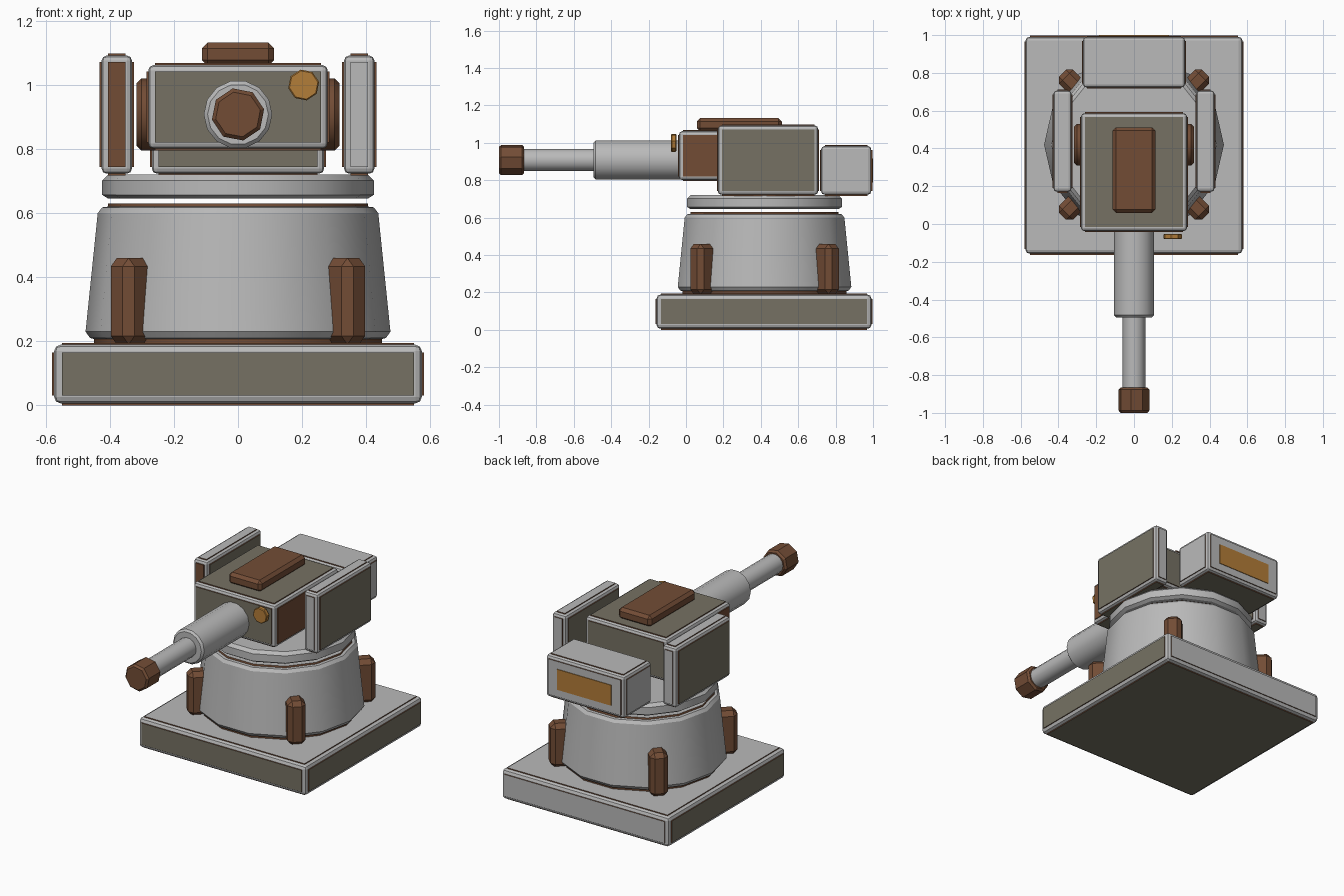
import bpy, bmesh, math
from mathutils import Matrix, Vector

if "Cube" in bpy.data.objects:
    bpy.data.objects.remove(bpy.data.objects["Cube"])

GREY, OLIVE, BROWN, AMBER = range(4)


def material(name, rgb):
    m = bpy.data.materials.new(name)
    m.diffuse_color = (*rgb, 1)
    m.use_nodes = True
    m.node_tree.nodes["Principled BSDF"].inputs["Base Color"].default_value = m.diffuse_color
    return m


MATS = [material("light_grey", (0.49, 0.49, 0.49)),
        material("olive_grey", (0.18, 0.167, 0.126)),
        material("rust_brown", (0.17, 0.073, 0.036)),
        material("amber", (0.45, 0.205, 0.04))]


def finish(name, bm, smooth=False):
    bmesh.ops.recalc_face_normals(bm, faces=bm.faces[:])
    mesh = bpy.data.meshes.new(name)
    bm.to_mesh(mesh)
    bm.free()
    for m in MATS:
        mesh.materials.append(m)
    ob = bpy.data.objects.new(name, mesh)
    bpy.context.collection.objects.link(ob)
    if smooth:
        bpy.ops.object.select_all(action='DESELECT')
        ob.select_set(True)
        bpy.context.view_layer.objects.active = ob
        bpy.ops.object.shade_smooth_by_angle(angle=math.radians(30))
    return ob


def bevelled(lo, hi, bevel, segments=1):
    lo, hi = Vector(lo), Vector(hi)
    bm = bmesh.new()
    bmesh.ops.create_cube(bm, size=1)
    bmesh.ops.scale(bm, vec=hi - lo, verts=bm.verts)
    bmesh.ops.translate(bm, vec=(lo + hi) / 2, verts=bm.verts)
    if bevel:
        bmesh.ops.bevel(bm, geom=bm.edges[:], offset=bevel, segments=segments,
                        profile=0.5, affect='EDGES')
    return bm


def block(name, lo, hi, mat, bevel=0.0, matrix=None):
    bm = bevelled(lo, hi, bevel)
    for f in bm.faces:
        f.material_index = mat
    if matrix:
        bm.transform(matrix)
    return finish(name, bm)


def panel_box(name, lo, hi, colours, bevel=0.016, rise=0.006):
    """Grey bevelled box with a raised, brown-rimmed panel on each side."""
    pad = Vector((rise,) * 3)
    bm = bevelled(Vector(lo) + pad, Vector(hi) - pad, bevel, 2)
    bm.normal_update()
    sides = [f for f in bm.faces if max(abs(c) for c in f.normal) > 0.999]
    bmesh.ops.inset_individual(bm, faces=sides, thickness=0.006)
    caps = bmesh.ops.extrude_discrete_faces(bm, faces=sides)["faces"]
    bm.normal_update()
    for cap in caps:
        n = cap.normal.copy()
        axis = max(range(3), key=lambda i: abs(n[i]))
        key = ("-" if n[axis] < 0 else "+") + "xyz"[axis]
        bmesh.ops.translate(bm, vec=n * rise, verts=cap.verts[:])
        for e in cap.edges:
            for f in e.link_faces:
                f.material_index = BROWN
        cap.material_index = colours.get(key, GREY)
    return finish(name, bm)


def lathe(name, profile, sides, matrix, mat=GREY, bands=None, turn=0.0):
    """Closed turned shape from (radius, height) points."""
    bm = bmesh.new()
    rings = []
    for r, z in profile:
        angles = [turn + 2 * math.pi * i / sides for i in range(sides)]
        rings.append([bm.verts.new((r * math.cos(a), r * math.sin(a), z)) for a in angles])
    for k in range(len(rings) - 1):
        for i in range(sides):
            j = (i + 1) % sides
            f = bm.faces.new((rings[k][i], rings[k][j], rings[k + 1][j], rings[k + 1][i]))
            f.material_index = (bands or {}).get(k, mat)
    for ring in (rings[0], rings[-1]):
        bm.faces.new(ring).material_index = mat
    bm.transform(matrix)
    return finish(name, bm, smooth=True)


def rod(name, r, start, end, sides, matrix, mat=GREY, chamfer=0.012, turn=0.0):
    c = chamfer
    return lathe(name, [(r - c, start), (r, start + c), (r, end - c), (r - c, end)],
                 sides, matrix, mat, turn=turn)


CY = 0.42                                   # turning axis of the turret
pivot = Matrix.Translation((0, CY, 0))

# Square base
panel_box("base", (-0.58, -0.163, 0), (0.58, 0.997, 0.195),
          {"-y": OLIVE, "+x": OLIVE, "-x": OLIVE, "-z": OLIVE}, bevel=0.02)

# Tapered pedestal with brown rims, and turntable floating just above it
lathe("pedestal", [(0.45, 0.19), (0.45, 0.207), (0.462, 0.21), (0.476, 0.23), (0.438, 0.60),
                   (0.424, 0.618), (0.407, 0.62), (0.405, 0.63)],
      14, pivot, bands={0: BROWN, 6: BROWN})
lathe("turntable", [(0.405, 0.645), (0.424, 0.657), (0.424, 0.702), (0.405, 0.72)], 14, pivot)

# Four diagonal buttresses
for i in range(4):
    spin = pivot @ Matrix.Rotation(math.radians(45 + 90 * i), 4, 'Z')
    block("buttress", (0.41, -0.052, 0.19), (0.535, 0.052, 0.46), BROWN, 0.026, spin)

# Turret body, roof hatch and side hubs
panel_box("turret_body", (-0.286, -0.043, 0.795), (0.286, 0.592, 1.068),
          {"-y": OLIVE, "+y": OLIVE, "+z": OLIVE, "-z": OLIVE, "+x": BROWN, "-x": BROWN})
block("roof_hatch", (-0.113, 0.058, 1.06), (0.113, 0.512, 1.132), BROWN, 0.018)
across = Matrix.Translation((0, CY, 0.908)) @ Matrix.Rotation(math.pi / 2, 4, 'Y')
rod("side_hubs", 0.113, -0.317, 0.317, 14, across, BROWN, 0.015)

# Armour plates either side
for side, front in ((1, GREY), (-1, BROWN)):
    xs = sorted((0.325 * side, 0.432 * side))
    panel_box("armour_plate", (xs[0], 0.165, 0.717), (xs[1], 0.712, 1.098),
              {"+x": OLIVE, "-x": OLIVE, "-z": OLIVE, "-y": front})

# Rear ammunition box with amber window
panel_box("rear_box", (-0.275, 0.717, 0.717), (0.275, 0.996, 0.988),
          {"-y": OLIVE, "-z": OLIVE})
block("rear_window", (-0.185, 0.992, 0.788), (0.185, 1.0, 0.915), AMBER)

# Gun: sleeve, barrel and muzzle
forward = Matrix.Translation((0, 0, 0.908)) @ Matrix.Rotation(math.pi / 2, 4, 'X')
rod("barrel_sleeve", 0.107, 0.02, 0.495, 14, forward)
rod("barrel", 0.06, 0.45, 0.88, 14, forward, chamfer=0.005)
rod("muzzle", 0.083, 0.865, 1.0, 8, forward, BROWN, turn=0.2)

# Sight lens on the front
lens = Matrix.Translation((0.205, 0, 1.0)) @ Matrix.Rotation(math.pi / 2, 4, 'X')
rod("sight_lens", 0.049, 0.052, 0.08, 8, lens, AMBER, 0.004, 0.2)
